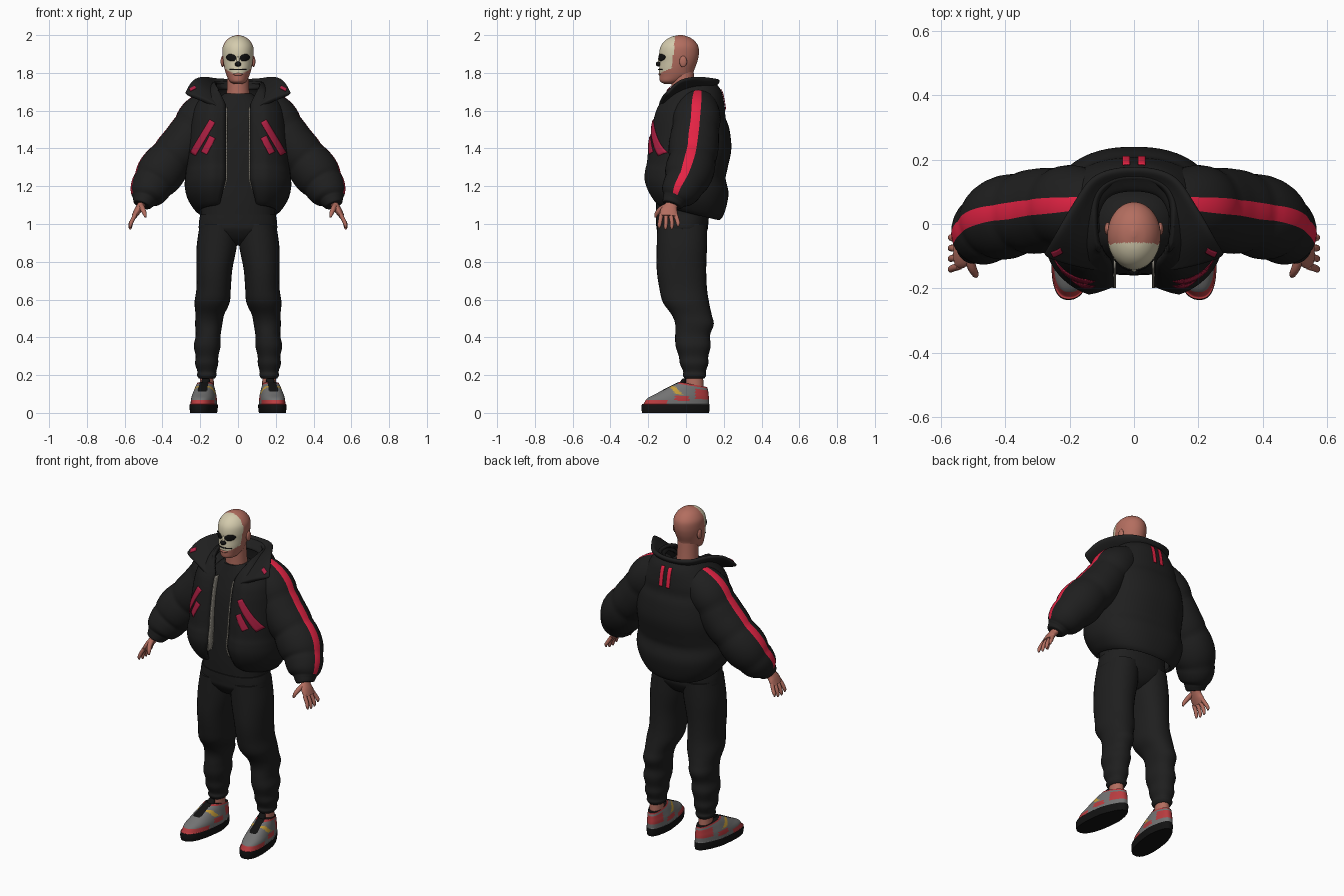
import bpy, bmesh
from math import sin, cos, pi, asin, sqrt
from mathutils import Vector
from mathutils.bvhtree import BVHTree

cube = bpy.data.objects.get("Cube")
if cube:
    bpy.data.objects.remove(cube, do_unlink=True)


def material(name, r, g, b):
    m = bpy.data.materials.new(name)
    m.use_nodes = True
    m.diffuse_color = (r, g, b, 1)
    node = next(n for n in m.node_tree.nodes if n.type == 'BSDF_PRINCIPLED')
    node.inputs["Base Color"].default_value = (r, g, b, 1)
    node.inputs["Roughness"].default_value = 0.8
    return m


BLACK = material("cloth black", .0135, .0135, .0135)
RED = material("stripe red", .78, .017, .058)
CRIMSON = material("dark crimson", .42, .014, .055)
SHOE_RED = material("shoe red", .48, .045, .05)
SKIN = material("skin", .45, .155, .115)
CREAM = material("cream face paint", .66, .6, .42)
PAINT = material("black paint", .006, .006, .006)
GREY = material("shoe grey", .17, .17, .17)
YELLOW = material("shoe yellow", .55, .33, .04)
ZIP = material("zip grey", .28, .26, .22)


def clamp(v):
    return max(0, min(1, v))


def finish(obj, angle=60):
    for o in bpy.context.selected_objects:
        o.select_set(False)
    bpy.context.view_layer.objects.active = obj
    obj.select_set(True)
    bpy.ops.object.shade_smooth_by_angle(angle=angle * pi / 180)


def grid(name, rows, mats, closed=False, caps=False, rule=None, warp=None, solid=0, subdiv=0):
    """Skin rows of points; rule picks the material from the unwarped centre and column."""
    bm = bmesh.new()
    vs = [[bm.verts.new(warp(p) if warp else p) for p in row] for row in rows]
    n = len(rows[0])
    for i in range(len(rows) - 1):
        for j in range(n if closed else n - 1):
            k = (j + 1) % n
            f = bm.faces.new((vs[i][j], vs[i][k], vs[i + 1][k], vs[i + 1][j]))
            if rule:
                c = (rows[i][j] + rows[i][k] + rows[i + 1][k] + rows[i + 1][j]) / 4
                f.material_index = rule(c, j)
    if caps:
        for r, row in ((0, vs[0]), (-1, vs[-1])):
            f = bm.faces.new(row)
            if rule:
                f.material_index = rule(sum(rows[r], Vector()) / n, 0)
    bmesh.ops.recalc_face_normals(bm, faces=bm.faces[:])
    me = bpy.data.meshes.new(name)
    bm.to_mesh(me)
    bm.free()
    for m in mats:
        me.materials.append(m)
    obj = bpy.data.objects.new(name, me)
    bpy.context.collection.objects.link(obj)
    finish(obj)
    if solid:
        mod = obj.modifiers.new("thickness", 'SOLIDIFY')
        mod.thickness, mod.offset = solid, 0
    if subdiv:
        mod = obj.modifiers.new("smooth", 'SUBSURF')
        mod.levels = mod.render_levels = subdiv
    return obj


def spline(pts, steps):
    """Catmull-Rom interpolation of equal-length tuples."""
    out = []
    for i in range(len(pts) - 1):
        a, b, c, d = (pts[max(0, min(len(pts) - 1, i + k))] for k in (-1, 0, 1, 2))
        for s in range(steps):
            t = s / steps
            out.append([.5 * (2 * q + (r - p) * t + (2 * p - 5 * q + 4 * r - w) * t * t
                              + (3 * q - p - 3 * r + w) * t ** 3) for p, q, r, w in zip(a, b, c, d)])
    return out + [list(pts[-1])]


def bend(v, power):
    return abs(v) ** power * (1 if v >= 0 else -1)


def loft(name, mats, stations, n=32, steps=5, tilt=False, gap=None, power=1,
         puffs=0, side=1, warp=None, **kw):
    """Sweep ellipses (x, y, z, half width, half depth); gap leaves the front open."""
    st = spline(stations, steps)
    rows = []
    for i, (x, y, z, rx, ry) in enumerate(st):
        c = Vector((x, y, z))
        if puffs:
            k = .9 + .1 * abs(sin(pi * puffs * i / (len(st) - 1))) ** .6
            rx, ry = rx * k, ry * k
        t0 = asin(clamp((gap(z) / rx)) ** (1 / power)) if gap else 0
        angles = [t0 + (2 * pi - 2 * t0) * j / n for j in range(n + 1 if gap else n)]
        if tilt:
            t = Vector(st[min(i + 1, len(st) - 1)][:3]) - Vector(st[max(i - 1, 0)][:3])
            t.normalize()
            u = (Vector((0, 1, 0)) - t * t.y).normalized()
            v = t.cross(u)
            rows.append([c + u * rx * cos(a) + v * ry * sin(a) for a in angles])
        else:
            rows.append([c + Vector((rx * bend(sin(a), power), -ry * bend(cos(a), power), 0)) for a in angles])

    def place(p):
        p = warp(p) if warp else p
        return Vector((p.x * side, p.y, p.z))
    obj = grid(name, rows, mats, closed=not gap, caps=not gap, warp=place, **kw)
    return obj, [[place(p) for p in r] for r in rows]


def fb(z, front, back, w):
    return (0, (front + back) / 2, z, w, (back - front) / 2)


def ball(name, mat, loc, scale):
    bpy.ops.mesh.primitive_uv_sphere_add(segments=20, ring_count=12, location=loc)
    obj = bpy.context.object
    obj.name, obj.scale = name, scale
    obj.data.materials.append(mat)
    finish(obj)


def decal(name, target, mat, a, b, width, look=1, oval=False):
    """Thin plate laid on a surface along the line a-b, given in x and z."""
    bpy.context.view_layer.update()
    tree = BVHTree.FromObject(target, bpy.context.evaluated_depsgraph_get())
    a, b = Vector((a[0], 0, a[1])), Vector((b[0], 0, b[1]))
    across = (b - a).normalized().cross(Vector((0, 1, 0)))
    ray, rows = Vector((0, look, 0)), []
    for i in range(17):
        t = i / 16
        w = width * (sqrt(max(.002, 1 - (2 * t - 1) ** 2)) if oval else 1)
        row = []
        for j in range(5):
            p = a.lerp(b, t) + across * w * (j / 4 - .5)
            hit = tree.ray_cast(p - ray * 2, ray)[0]
            if hit is None:
                break
            row.append(hit - ray * .004)
        if len(row) == 5:
            rows.append(row)
    if len(rows) > 1:
        grid(name, rows, [mat], solid=.003)


# Head, with the painted mask chosen by position
def mask(c, j):
    return int(c.y < -.06 - .1 * (1.97 - c.z) and c.z > 1.795 + 6 * c.x * c.x)


head, _ = loft("head", [SKIN, CREAM], [
    fb(1.742, -.115, -.065, .022), fb(1.755, -.137, -.02, .044), fb(1.785, -.141, .03, .06),
    fb(1.82, -.142, .045, .071), fb(1.86, -.139, .06, .079), fb(1.9, -.142, .068, .083),
    fb(1.94, -.134, .065, .08), fb(1.97, -.112, .045, .063), fb(1.99, -.08, .015, .038),
    fb(2.0, -.04, -.02, .006)], n=96, steps=8, rule=mask)
loft("neck", [SKIN], [(0, -.01, 1.62, .068, .07), (0, -.015, 1.7, .06, .062), (0, -.02, 1.82, .055, .06)])
ball("nose_bridge", CREAM, (0, -.139, 1.862), (.009, .01, .026))
ball("nose_tip", PAINT, (0, -.144, 1.847), (.017, .016, .013))
ball("lips", SKIN, (0, -.138, 1.792), (.026, .008, .007))
decal("mouth_line", head, PAINT, (-.045, 1.817), (.045, 1.817), .005)
for s in (1, -1):
    ball("ear", SKIN, (s * .082, -.015, 1.86), (.01, .02, .03))
    decal("eye_patch", head, PAINT, (s * .01, 1.874), (s * .062, 1.888), .036, oval=True)

# Shirt
loft("shirt", [BLACK], [
    fb(1.03, -.155, .12, .195), fb(1.15, -.16, .13, .195), fb(1.35, -.155, .14, .2),
    fb(1.5, -.14, .14, .19), fb(1.6, -.115, .12, .16), fb(1.66, -.095, .09, .11),
    fb(1.69, -.085, .055, .073)], power=.85)


# Padded jacket body, open at the front with the edges curling in
def drape(p):
    curl = .045 * clamp((.14 - abs(p.x)) / .08) if p.y < -.08 else 0
    return p + Vector((0, curl, -.25 * p.y * clamp((1.4 - p.z) / .33)))


jacket, edge = loft("jacket_body", [BLACK], [
    fb(1.07, -.17, .17, .2), fb(1.09, -.19, .187, .225), fb(1.14, -.215, .205, .258),
    fb(1.2, -.23, .215, .272), fb(1.26, -.228, .2, .268), fb(1.31, -.22, .21, .262),
    fb(1.4, -.213, .23, .26), fb(1.5, -.198, .22, .25), fb(1.56, -.186, .2, .24),
    fb(1.62, -.167, .195, .222), fb(1.7, -.12, .178, .165), fb(1.75, -.06, .14, .118)],
    n=64, power=.85, solid=.02, warp=drape,
    gap=lambda z: .068 + .05 * clamp((z - 1.63) / .11) + .03 * clamp((1.2 - z) / .13))

# Zip tapes along the opening
for column, s in ((0, 1), (-1, -1)):
    line = [r[column] for r in edge[10:46]]
    inward = Vector((-.008 if line[0].x > 0 else .008, 0, 0))
    grid("zip_tape", [[p + inward + Vector((0, d, 0)) for d in (-.013, 0, .03)] for p in line], [ZIP], solid=.007)

# Spread collar with drooping front points
curves = [
    [(0, .1, 1.715), (.08, .08, 1.715), (.115, 0, 1.71), (.115, -.08, 1.67), (.1, -.145, 1.61)],
    [(0, .15, 1.735), (.11, .125, 1.74), (.165, .03, 1.745), (.19, -.05, 1.72), (.18, -.13, 1.655)],
    [(0, .176, 1.765), (.12, .15, 1.77), (.19, .06, 1.778), (.245, -.03, 1.757), (.288, -.098, 1.688)]]
rows = []
for c in curves:
    full = [(-x, y, z) for x, y, z in reversed(c[1:])] + c
    rows.append([Vector(p) for p in spline(full, 4)])
collar = grid("collar", rows, [BLACK], solid=.028, subdiv=2)

# Jacket stripes
for s in (1, -1):
    decal("chest_stripe_long", jacket, CRIMSON, (s * .135, 1.545), (s * .24, 1.37), .034)
    decal("chest_stripe_short", jacket, CRIMSON, (s * .135, 1.46), (s * .18, 1.375), .034)
    decal("back_stripe", jacket, RED, (s * .024, 1.6), (s * .024, 1.715), .022, look=-1)
    decal("collar_mark", collar, CRIMSON, (s * .225, 1.725), (s * .255, 1.71), .016)

# Sleeves with a stripe on the outer columns, then hands
for s in (1, -1):
    loft("sleeve", [BLACK, RED], [
        (.1, .065, 1.645, .1, .095), (.2, .055, 1.555, .13, .122), (.285, .042, 1.425, .132, .122),
        (.37, .03, 1.325, .132, .127), (.44, 0, 1.23, .122, .122), (.485, -.045, 1.155, .092, .092),
        (.5, -.065, 1.12, .062, .06), (.508, -.073, 1.1, .055, .05)],
        steps=8, tilt=True, puffs=5, side=s,
        rule=lambda c, j: int(j in (7, 8) and c.z > 1.16))
    loft("palm", [SKIN], [(.49, -.055, 1.14, .03, .024), (.512, -.077, 1.1, .033, .021),
                          (.532, -.09, 1.07, .046, .019), (.55, -.093, 1.04, .046, .014)],
         n=16, tilt=True, side=s)
    for i in range(4):
        y, drop = -.131 + .025 * i, (.008, 0, .002, .016)[i]
        loft("finger", [SKIN], [(.543, y, 1.05, .012, .011), (.562, y - .006 + .006 * i, 1.015, .011, .0105),
                                (.57, y - .01 + .008 * i, .985 + drop, .01, .009),
                                (.57, y - .01 + .008 * i, .97 + drop, .004, .004)],
             n=12, steps=4, tilt=True, side=s)
    loft("thumb", [SKIN], [(.515, -.09, 1.1, .016, .016), (.505, -.132, 1.08, .014, .014),
                           (.494, -.155, 1.055, .011, .011), (.49, -.162, 1.035, .005, .005)],
         n=12, steps=4, tilt=True, side=s)

# Trousers: hips and baggy legs with folds
loft("trouser_hips", [BLACK], [fb(.885, -.06, .03, .04), fb(.915, -.115, .08, .11), fb(.965, -.152, .112, .198),
                               fb(1.0, -.158, .118, .207), fb(1.05, -.16, .122, .2)], power=.85)
for s in (1, -1):
    loft("trouser_leg", [BLACK], [
        (.1, -.02, 1.0, .102, .132), (.113, -.022, .88, .106, .133), (.125, -.024, .76, .095, .131),
        (.129, -.015, .66, .091, .126), (.137, .0, .585, .093, .122), (.149, .03, .52, .076, .106),
        (.155, .045, .47, .072, .102), (.158, .035, .41, .066, .092), (.163, .038, .355, .071, .093),
        (.164, .04, .3, .06, .078), (.166, .043, .26, .061, .075), (.165, .045, .22, .05, .06),
        (.165, .045, .2, .052, .062), (.165, .045, .183, .043, .053)], power=.92, side=s)
    loft("ankle", [SKIN], [(.165, .045, .1, .038, .05), (.165, .045, .2, .036, .045)], side=s)


# Trainers, coloured by panel
def panel(c, j):
    x, y, z = abs(c.x), c.y, c.z
    if z < .045 or z > .149 or (x < .024 and z > .1 and y < 0):
        return 0
    toe_band = z < .066 and y < -.1
    heel = y > .05 and .075 < z < .13
    if toe_band or heel or (-.055 < y < .015 and .062 < z < .088) or z > .14:
        return 1
    return 2 if -.07 < y + 1.2 * (z - .11) < -.035 and .092 < z < .128 else 3


def shape_shoe(p):
    lift = -.2 * (p.y - .04) * clamp((p.z - .06) / .1)
    return Vector((p.x * (1 - .25 * clamp(p.y / .12)) + .17 - .12 * (p.y - .04), p.y, p.z + lift))


for s in (1, -1):
    loft("shoe", [PAINT, SHOE_RED, YELLOW, GREY], [
        fb(0, -.232, .122, .066), fb(.02, -.236, .125, .069), fb(.044, -.234, .125, .069),
        fb(.047, -.226, .122, .065), fb(.07, -.207, .122, .064), fb(.09, -.158, .121, .061),
        fb(.11, -.115, .119, .056), fb(.13, -.075, .117, .051), fb(.15, -.037, .112, .045)],
        n=80, steps=6, power=.82, side=s, warp=shape_shoe, rule=panel)
    # Laced tongue
    loft("shoe_tongue", [PAINT], [(.176, -.04, .12, .024, .03), (.172, -.018, .16, .023, .018),
                                  (.17, -.008, .182, .02, .01)], n=16, side=s)
